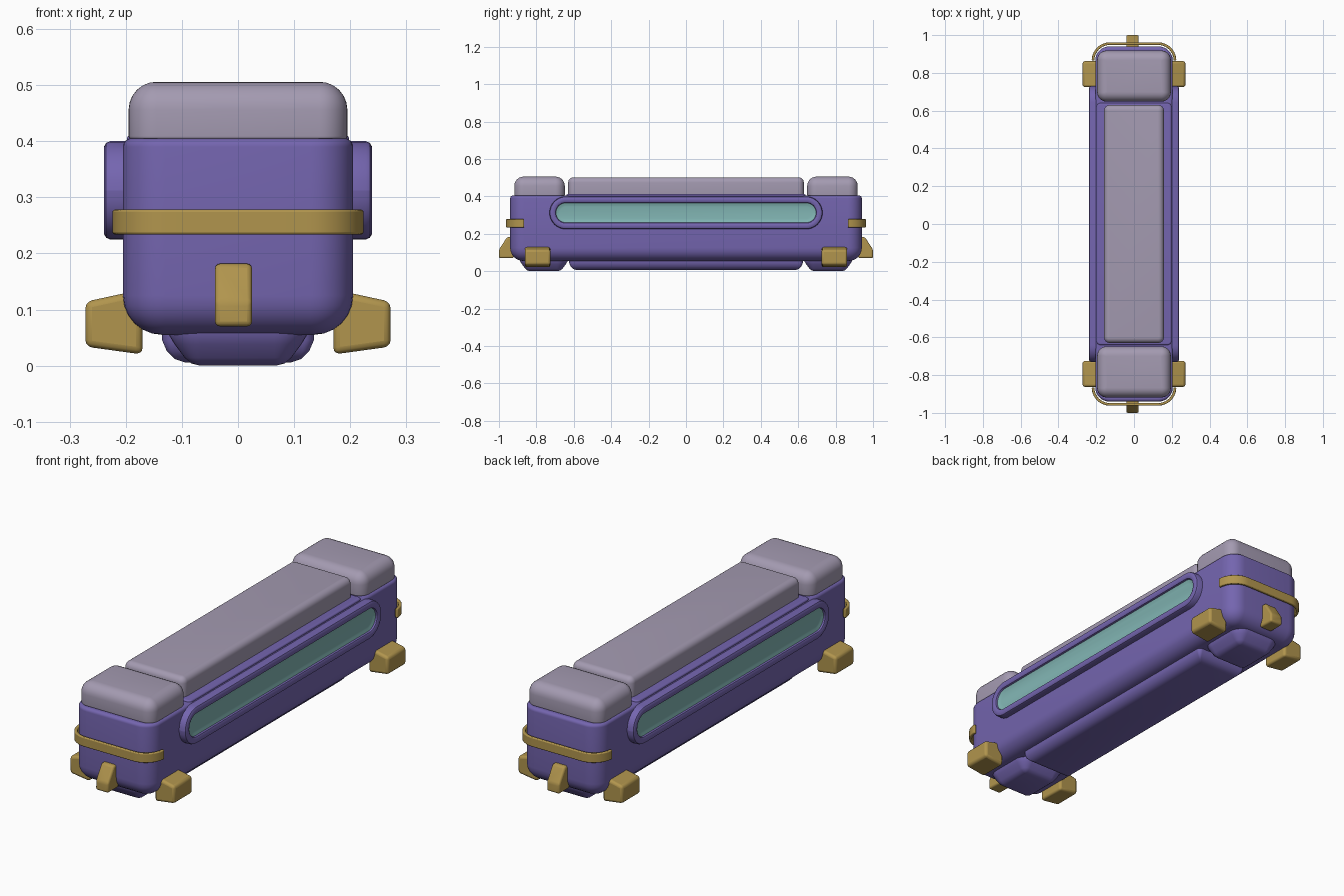
import bpy, bmesh, math
from mathutils import Vector

if "Cube" in bpy.data.objects:
    bpy.data.objects.remove(bpy.data.objects["Cube"])


def material(name, rgb):
    m = bpy.data.materials.new(name)
    m.diffuse_color = (*rgb, 1)
    m.use_nodes = True
    m.node_tree.nodes["Principled BSDF"].inputs["Base Color"].default_value = m.diffuse_color
    return m


PURPLE = material("purple shell", (0.175, 0.13, 0.43))
GREY = material("lavender grey lid", (0.37, 0.325, 0.44))
GOLD = material("dull gold", (0.44, 0.30, 0.075))
TEAL = material("pale teal glass", (0.22, 0.46, 0.45))


def finish(name, bm, mat, bevel=0):
    bmesh.ops.recalc_face_normals(bm, faces=bm.faces)
    me = bpy.data.meshes.new(name)
    bm.to_mesh(me)
    bm.free()
    me.materials.append(mat)
    ob = bpy.data.objects.new(name, me)
    bpy.context.collection.objects.link(ob)
    if bevel:
        mod = ob.modifiers.new("soft edges", 'BEVEL')
        mod.width, mod.segments, mod.limit_method = bevel, 3, 'ANGLE'
    return ob


def outline(a, b, r, n=8):
    """Rounded rectangle with half sizes a, b."""
    pts = []
    for k, (sx, sy) in enumerate([(1, 1), (-1, 1), (-1, -1), (1, -1)]):
        for i in range(n + 1):
            t = math.pi / 2 * (k + i / n)
            pts.append((sx * (a - r) + r * math.cos(t), sy * (b - r) + r * math.sin(t)))
    return pts


def loft(name, mat, a, b, r, profile, centre=(0, 0), side=0):
    """Stack rounded rectangles; profile = (inset, height). side=+-1 stacks along x."""
    bm = bmesh.new()
    rings = []
    for inset, h in profile:
        ring = []
        for u, v in outline(a - inset, b - inset, max(r - inset, 0.004)):
            u, v = u + centre[0], v + centre[1]
            ring.append(bm.verts.new((side * h, u, v) if side else (u, v, h)))
        rings.append(ring)
    for p, q in zip(rings, rings[1:]):
        for i in range(len(p)):
            j = (i + 1) % len(p)
            bm.faces.new((p[i], p[j], q[j], q[i]))
    bm.faces.new(rings[0])
    bm.faces.new(rings[-1])
    return finish(name, bm, mat)


def rounded(z0, z1, bottom, top, n=6):
    """Profile with quarter-round bottom and top edges."""
    lo = [(bottom * (1 - math.sin(t)), z0 + bottom * (1 - math.cos(t)))
          for t in (math.pi / 2 * i / n for i in range(n + 1))] if bottom else [(0, z0)]
    hi = [(top * (1 - math.cos(t)), z1 - top * (1 - math.sin(t)))
          for t in (math.pi / 2 * i / n for i in range(n + 1))]
    return lo + hi


def hull(name, mat, pts, bevel):
    bm = bmesh.new()
    for p in pts:
        bm.verts.new(p)
    bmesh.ops.convex_hull(bm, input=bm.verts[:])
    bmesh.ops.dissolve_limit(bm, angle_limit=0.01, verts=bm.verts[:], edges=bm.edges[:])
    return finish(name, bm, mat, bevel)


# main shell, with the shallow tray under the long lid
loft("body_shell", PURPLE, 0.205, 0.94, 0.075, rounded(0.055, 0.405, 0.07, 0.015))
loft("lid_tray", PURPLE, 0.198, 0.64, 0.02, rounded(0.39, 0.412, 0, 0.008))

# lids
loft("long_lid", GREY, 0.158, 0.63, 0.03, rounded(0.405, 0.502, 0.006, 0.028))
for s, tag in ((-1, "front"), (1, "back")):
    loft(tag + "_lid", GREY, 0.195, 0.135, 0.05, rounded(0.403, 0.506, 0.006, 0.05),
         (0, s * 0.783))

# underside keel
keel = [(0, 0.075), (0, 0.058), (0.012, 0.038), (0.03, 0.014), (0.042, 0.004), (0.058, 0)]
loft("middle_keel", PURPLE, 0.135, 0.625, 0.02,
     [(0, 0.075), (0, 0.045), (0.008, 0.026), (0.022, 0.012), (0.04, 0.006)])
for s, tag in ((-1, "front"), (1, "back")):
    loft(tag + "_keel", PURPLE, 0.125, 0.13, 0.06, keel, (0, s * 0.76))

# side windows: raised frame and glass
for s, tag in ((1, "right"), (-1, "left")):
    frame = [(0, 0.19), (0, 0.228), (0.003, 0.235), (0.010, 0.239),
             (0.024, 0.239), (0.032, 0.235), (0.036, 0.222)]
    loft(tag + "_window_frame", PURPLE, 0.73, 0.0875, 0.0875, frame, (0, 0.3125), s)
    loft(tag + "_window_glass", TEAL, 0.695, 0.0525, 0.0525,
         [(0, 0.222), (0, 0.228), (0.012, 0.224), (0.02, 0.2225)], (0, 0.3125), s)

for s, tag in ((-1, "front"), (1, "back")):
    # gold bumper band wrapped round each end
    path = [(0.217, 0.865)]
    path += [(0.127 + 0.09 * math.cos(t), 0.865 + 0.09 * math.sin(t))
             for t in (math.pi / 2 * i / 12 for i in range(1, 13))]
    path += [(-x, y) for x, y in reversed(path)]
    bm = bmesh.new()
    cols = []
    for i, (x, y) in enumerate(path):
        p, q = path[max(i - 1, 0)], path[min(i + 1, len(path) - 1)]
        d = Vector((q[0] - p[0], q[1] - p[1])).normalized()
        nx, ny = d.y * 0.007, -d.x * 0.007
        cols.append([bm.verts.new((x + k * nx, s * (y + k * ny), z))
                     for k, z in ((1, 0.234), (1, 0.278), (-1, 0.278), (-1, 0.234))])
    for p, q in zip(cols, cols[1:]):
        for i in range(4):
            j = (i + 1) % 4
            bm.faces.new((p[i], p[j], q[j], q[i]))
    bm.faces.new(cols[0])
    bm.faces.new(cols[-1])
    finish(tag + "_band", bm, GOLD, 0.004)

    # wedge latch in the middle of each end
    wedge = [(0.92, 0.07), (1.0, 0.07), (1.0, 0.115), (0.957, 0.182), (0.92, 0.182)]
    hull(tag + "_latch", GOLD, [(x, s * y, z) for x in (-0.041, 0.025) for y, z in wedge], 0.009)

    # tapered corner feet
    for sx, side in ((1, "right"), (-1, "left")):
        sec = [(0.17, 0.02), (0.272, 0.034), (0.272, 0.114), (0.17, 0.136)]
        hull(f"{tag}_{side}_foot", GOLD,
             [(sx * x, s * y, z) for y in (0.725, 0.862) for x, z in sec], 0.012)

# smooth shading with crisp edges
bpy.ops.object.select_all(action='SELECT')
bpy.context.view_layer.objects.active = bpy.data.objects["body_shell"]
bpy.ops.object.shade_smooth_by_angle(angle=math.radians(35))
